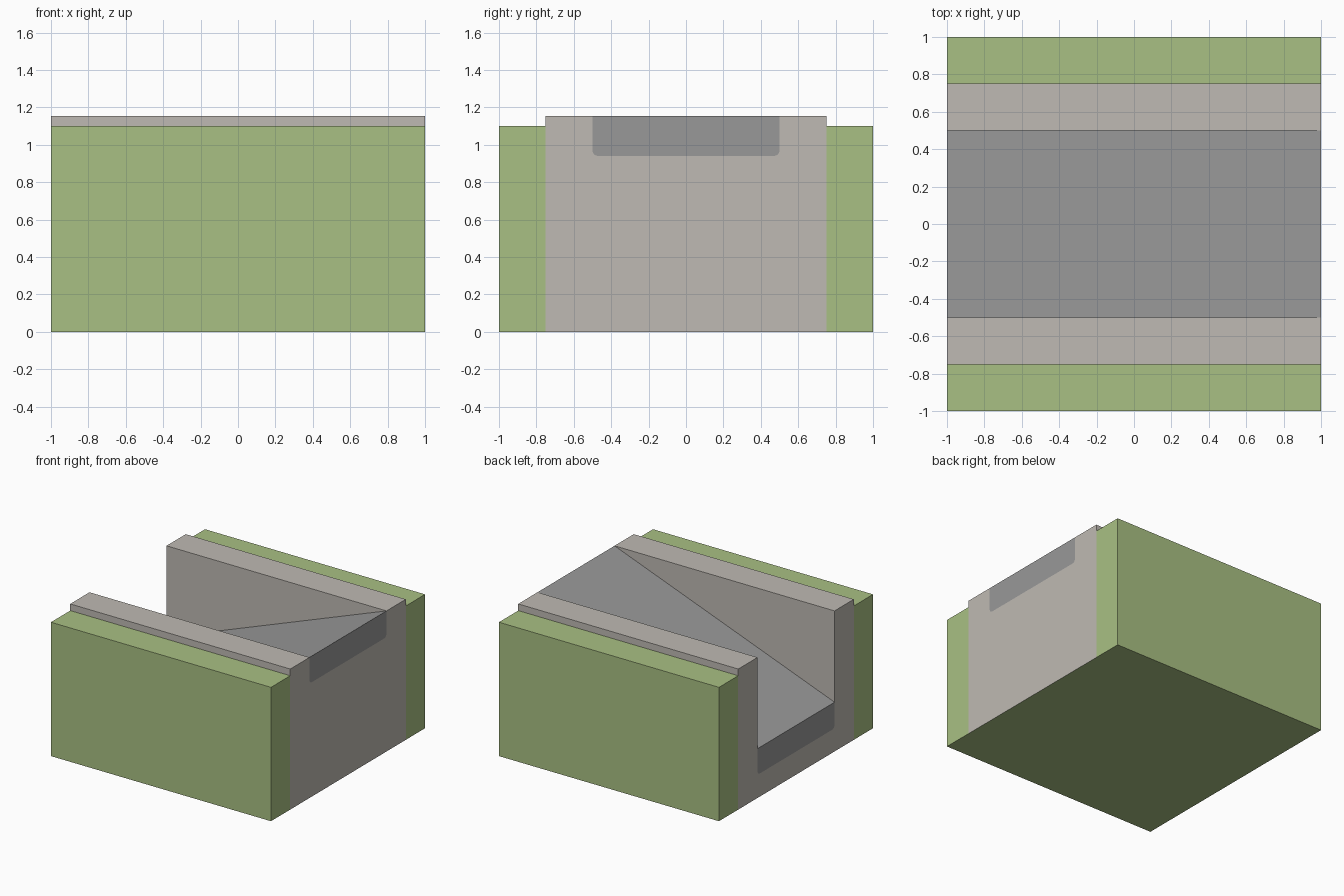
import bpy
import bmesh
import math

old = bpy.data.objects.get("Cube")
if old:
    bpy.data.objects.remove(old, do_unlink=True)

BANK_TOP, KERB_TOP = 1.10, 1.155
ROAD_HALF, KERB_OUT = 0.50, 0.75
ROAD_DEPTH, DROP, RADIUS = 0.215, 0.75, 0.03


def material(name, rgb):
    linear = [((c / 255 + 0.055) / 1.055) ** 2.4 for c in rgb] + [1]
    mat = bpy.data.materials.new(name)
    mat.use_nodes = True
    mat.diffuse_color = linear
    mat.node_tree.nodes["Principled BSDF"].inputs["Base Color"].default_value = linear
    return mat


grass = material("grass green", (169, 192, 131))
stone = material("stone beige", (191, 186, 179))
asphalt = material("asphalt grey", (153, 153, 153))


def loft(name, low_profile, high_profile, mats):
    """Join a (y, z) profile at x = -1 to the matching one at x = 1."""
    bm = bmesh.new()
    low = [bm.verts.new((-1, y, z)) for y, z in low_profile]
    high = [bm.verts.new((1, y, z)) for y, z in high_profile]
    bm.faces.new(low)
    bm.faces.new(high[::-1])
    for i in range(len(low)):
        j = (i + 1) % len(low)
        bm.faces.new((low[i], high[i], high[j], low[j]))
    bmesh.ops.recalc_face_normals(bm, faces=bm.faces)
    # The underside takes the last material
    for f in bm.faces:
        if all(v.co.z < 0.001 for v in f.verts):
            f.material_index = len(mats) - 1
    mesh = bpy.data.meshes.new(name)
    bm.to_mesh(mesh)
    bm.free()
    for m in mats:
        mesh.materials.append(m)
    obj = bpy.data.objects.new(name, mesh)
    bpy.context.collection.objects.link(obj)
    return obj


def road_bed(top):
    """Rounded underside of the road, from +y to -y."""
    right = []
    for k in range(5):
        a = math.radians(90 * k / 4)
        right.append((ROAD_HALF - RADIUS + RADIUS * math.cos(a),
                      top - ROAD_DEPTH + RADIUS - RADIUS * math.sin(a)))
    return right + [(-y, z) for y, z in reversed(right)]


def road_profile(top):
    return [(ROAD_HALF, top)] + road_bed(top) + [(-ROAD_HALF, top)]


def body_profile(top):
    return ([(-KERB_OUT, 0), (KERB_OUT, 0), (KERB_OUT, KERB_TOP), (ROAD_HALF, KERB_TOP)]
            + road_bed(top)
            + [(-ROAD_HALF, KERB_TOP), (-KERB_OUT, KERB_TOP)])


# Sloping road set into a stone cutting
ends = (KERB_TOP - DROP, KERB_TOP)
loft("sloping_road", *[road_profile(t) for t in ends], [asphalt])
loft("stone_cutting", *[body_profile(t) for t in ends], [stone, grass])

# Grass banks on both sides
for name, s in (("front_bank", -1), ("back_bank", 1)):
    section = [(s * KERB_OUT, 0), (s, 0), (s, BANK_TOP), (s * KERB_OUT, BANK_TOP)]
    loft(name, section, section, [grass])
